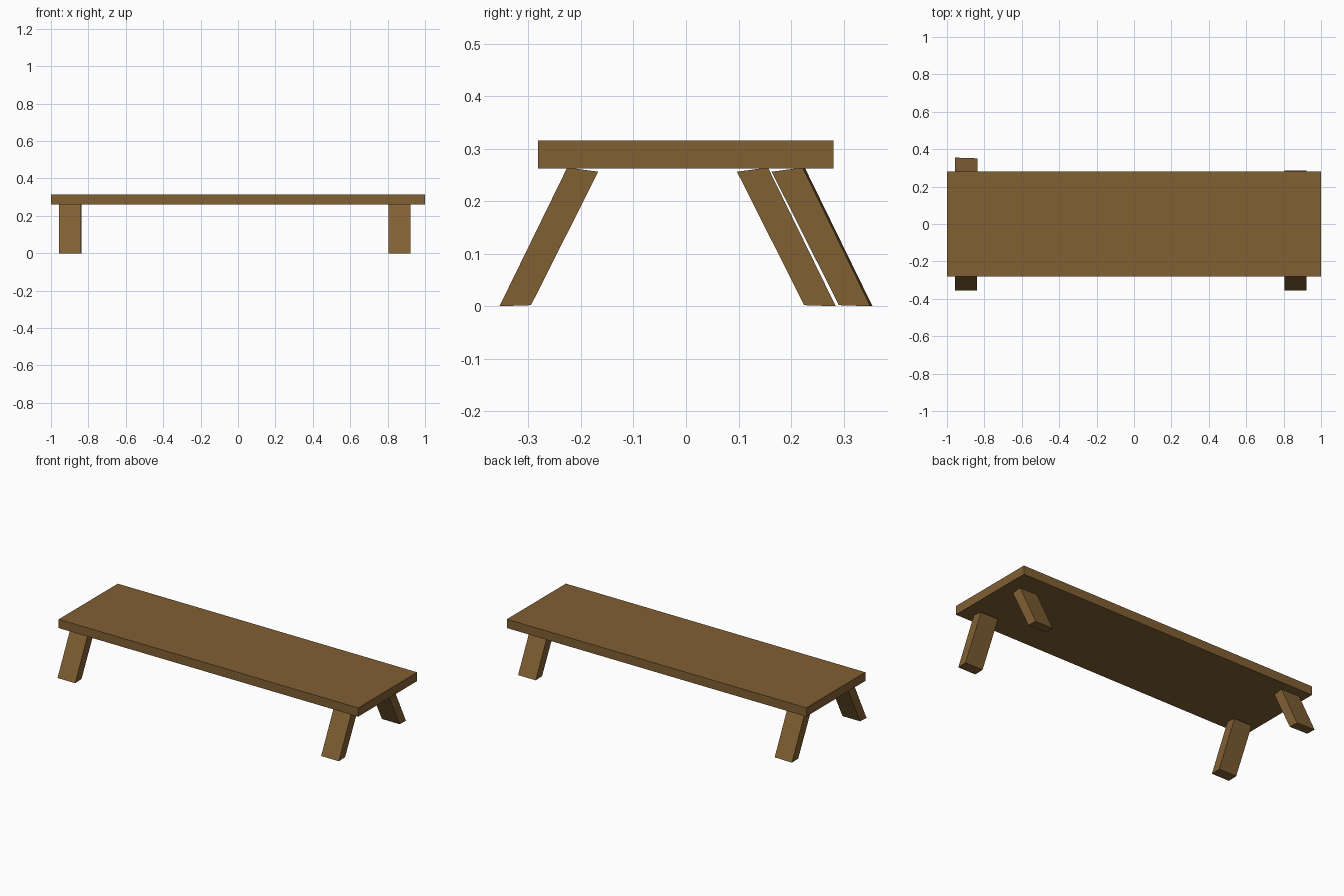
import bpy, bmesh

if "Cube" in bpy.data.objects:
    bpy.data.objects.remove(bpy.data.objects["Cube"])

wood = bpy.data.materials.new("brown wood")
wood.diffuse_color = (0.22, 0.116, 0.034, 1)
wood.use_nodes = True
wood.node_tree.nodes["Principled BSDF"].inputs["Base Color"].default_value = wood.diffuse_color


def prism(name, profile, x0, x1, skew=0.0):
    """Extrude a (y, z) profile from x0 to x1, shifting y by skew at x1."""
    bm = bmesh.new()
    a = [bm.verts.new((x0, y, z)) for y, z in profile]
    b = [bm.verts.new((x1, y + skew, z)) for y, z in profile]
    bm.faces.new(a)
    bm.faces.new(b[::-1])
    n = len(profile)
    for i in range(n):
        j = (i + 1) % n
        bm.faces.new((a[i], b[i], b[j], a[j]))
    bmesh.ops.recalc_face_normals(bm, faces=bm.faces)
    mesh = bpy.data.meshes.new(name)
    bm.to_mesh(mesh)
    bm.free()
    mesh.materials.append(wood)
    obj = bpy.data.objects.new(name, mesh)
    bpy.context.collection.objects.link(obj)
    return obj


def leg(name, side, foot, x0, x1, skew=0.0):
    """Splayed leg; foot is the outer foot distance from the centre line."""
    outline = [(foot, 0.0), (foot - 0.06, 0.002),
               (foot - 0.188, 0.256), (foot - 0.129, 0.264)]
    return prism(name, [(side * y, z) for y, z in outline], x0, x1, skew)


# Plank top
prism("plank_top", [(-0.282, 0.262), (0.281, 0.262),
                    (0.281, 0.315), (-0.282, 0.315)], -1.0, 1.0)

# Splayed legs, the rear right one set further in
leg("front_left_leg", -1, 0.355, -0.957, -0.839)
leg("front_right_leg", -1, 0.355, 0.804, 0.922)
leg("rear_right_leg", 1, 0.285, 0.804, 0.922)
leg("rear_left_leg", 1, 0.355, -0.956, -0.838, skew=-0.004)
